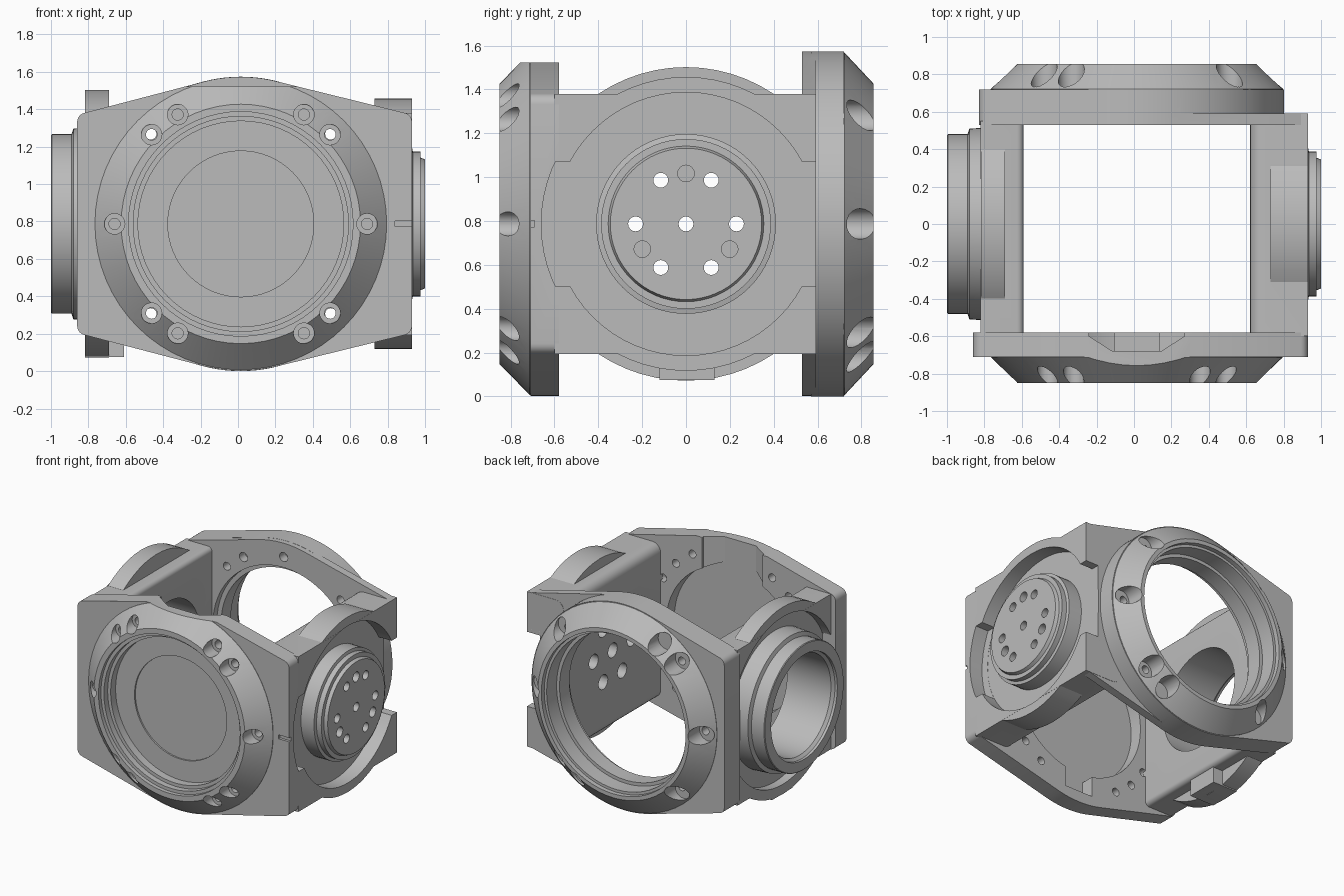
import bpy, bmesh, math

if "Cube" in bpy.data.objects:
    bpy.data.objects.remove(bpy.data.objects["Cube"], do_unlink=True)

CX, CZ = 0.015, 0.787  # main bore axis; the side axis shares its height

grey = bpy.data.materials.new("cast grey")
grey.use_nodes = True
grey.diffuse_color = (0.5, 0.5, 0.5, 1)
grey.node_tree.nodes["Principled BSDF"].inputs["Base Color"].default_value = (0.5, 0.5, 0.5, 1)


def place(axis, u, v, d):
    """Section coordinates (u across, v up from the bore axis), d along axis."""
    return (d, u, CZ + v) if axis == "X" else (CX + u, d, CZ + v)


def build(name, axis, solids):
    """Each solid is a list of (outline, depth) sections, lofted and capped."""
    bm = bmesh.new()
    for sections in solids:
        rings = [[bm.verts.new(place(axis, u, v, d)) for u, v in pts] for pts, d in sections]
        n = len(rings[0])
        for a, b in zip(rings, rings[1:]):
            for i in range(n):
                j = (i + 1) % n
                bm.faces.new((a[i], a[j], b[j], b[i]))
        bm.faces.new(rings[0])
        bm.faces.new(rings[-1])
    bmesh.ops.recalc_face_normals(bm, faces=bm.faces)
    me = bpy.data.meshes.new(name)
    bm.to_mesh(me)
    bm.free()
    ob = bpy.data.objects.new(name, me)
    me.materials.append(grey)
    bpy.context.collection.objects.link(ob)
    return ob


def polar(r, deg):
    return r * math.cos(math.radians(deg)), r * math.sin(math.radians(deg))


def turned(profile, u=0, v=0, n=64):
    """Sections of a turned solid from (radius, depth) pairs."""
    ring = [polar(1, 360 * i / n) for i in range(n)]
    return [([(u + r * c, v + r * s) for c, s in ring], d) for r, d in profile]


def rect(u0, u1, v0, v1):
    return [(u0, v0), (u1, v0), (u1, v1), (u0, v1)]


def block(u0, u1, v0, v1, d0, d1):
    return [(rect(u0, u1, v0, v1), d0), (rect(u0, u1, v0, v1), d1)]


def wall(u0, u1, v, inner, outer, fillet):
    """Side wall whose upper and lower inner edges are rounded."""
    sign = 1 if outer > inner else -1
    sections = []
    for a in range(0, 91, 18):
        c, s = polar(fillet, a)
        h = v - fillet + s
        sections.append((rect(u0, u1, -h, h), inner + sign * (fillet - c)))
    return sections + [(rect(u0, u1, -v, v), outer)]


def combine(ob, tool, operation="DIFFERENCE"):
    mod = ob.modifiers.new("combine", "BOOLEAN")
    mod.operation, mod.solver, mod.object = operation, "EXACT", tool
    bpy.context.view_layer.objects.active = ob
    bpy.ops.object.modifier_apply(modifier=mod.name)
    bpy.data.objects.remove(tool, do_unlink=True)


def cut(ob, axis, *solids):
    combine(ob, build("cutter", axis, solids))


def add(ob, axis, *solids):
    combine(ob, build("addition", axis, solids), "UNION")


def plate_outline(x0, z, r, x1=None):
    """Plate swelling into arcs; without x1 its right end is fully round."""
    c = 0.05
    corner = [polar(c, a) for a in range(0, 76, 15)]
    top = [(x1 - c + u, z - c + v) for u, v in corner] if x1 else []
    top += [polar(r, a) for a in range(75 if x1 else 3, 106, 3)]
    top += [(x0 + c - u, z - c + v) for u, v in reversed(corner)]
    return top + [(u, -v) for u, v in reversed(top)]


def drill(ob, angles, pitch, radius, start, end):
    """Ring of parallel holes around the main bore."""
    cut(ob, "Y", *[turned([(radius, start), (radius, end)], *polar(pitch, a), n=20)
                   for a in angles])


SIX = (0, 45, 135, 180, 225, 315)
FOUR = (60, 120, 240, 300)

# Front housing: closed plate with conical collar
outline = plate_outline(-0.875, 0.595, 0.786, 0.915)
front = build("front_housing", "Y", [[(outline, -0.71), (outline, -0.58)]])
add(front, "Y", turned([(0.78, -0.69), (0.78, -0.713), (0.64, -0.85)]))
cut(front, "Y", block(-1, 1, 0.735, 1, -1, -0.4))
cut(front, "Y", turned([(0.39, -0.703), (0.39, -0.715), (0.55, -0.715), (0.55, -0.775),
                        (0.575, -0.775), (0.575, -0.82), (0.6, -0.82), (0.6, -0.9)]))
# Pocket behind the front disc, with an open channel above and a closed one below
cut(front, "Y", turned([(0.56, -0.68), (0.56, -0.5)]))
cut(front, "Y", [(rect(-0.13, 0.13, 0.4, 0.9), -0.68), (rect(-0.255, 0.255, 0.4, 0.9), -0.6),
                 (rect(-0.255, 0.255, 0.4, 0.9), -0.5)])
cut(front, "Y", block(-0.12, 0.12, -0.7, -0.4, -0.68, -0.5))
drill(front, SIX + FOUR, 0.675, 0.055, -0.95, -0.74)
drill(front, SIX + FOUR, 0.675, 0.03, -0.75, -0.5)
drill(front, (30, 150, 210, 330), 0.675, 0.03, -0.64, -0.5)
# Clearance for the side disc and an alignment slot
cut(front, "X", turned([(0.66, 0.82), (0.66, 1.1)]))
cut(front, "Y", block(0.825, 1.0, -0.015, 0.015, -0.8, -0.69))

# Back housing: open plate with conical collar
flange = plate_outline(-0.843, 0.595, 0.786, 0.913)
body = plate_outline(-0.843, 0.595, 0.787)
back = build("back_housing", "Y", [[(flange, 0.53), (flange, 0.59)]])
add(back, "Y", [(body, 0.57), (body, 0.72)])
add(back, "Y", turned([(0.782, 0.70), (0.782, 0.722), (0.64, 0.855)]))
cut(back, "Y", turned([(0.6, 0.4), (0.6, 0.58), (0.565, 0.58), (0.565, 0.7),
                       (0.59, 0.7), (0.59, 0.82), (0.61, 0.82), (0.61, 0.9)]))
drill(back, SIX + (120, 300), 0.7, 0.07, 0.715, 0.95)
drill(back, SIX, 0.68, 0.03, 0.4, 0.73)
drill(back, (90, 120, 270, 300), 0.68, 0.035, 0.4, 0.6)
cut(back, "X", block(0.4, 0.592, -0.285, 0.285, 0.821, 1.1))

# Left wall: solid boss with a ring of holes
left = build("left_wall", "X", [wall(-0.6, 0.592, 0.593, 0.62, 0.93, 0.07)])
add(left, "X", turned([(0.67, 0.73), (0.67, 0.929)]))
cut(left, "X", block(0.5921, 0.8, -0.8, 0.8, 0.5, 1.1))
cut(left, "X", turned([(0.6, 0.82), (0.6, 1.1)]))
cut(left, "X", block(-0.8, 0.8, -0.285, 0.285, 0.821, 1.1))
add(left, "X", turned([(0.41, 0.75), (0.41, 0.93), (0.387, 0.935), (0.387, 0.975),
                       (0.355, 0.975), (0.345, 1.0)]))
spots = [polar(0.23, a) for a in range(0, 360, 60)] + [(0, 0)]
cut(left, "X", *[turned([(0.056, 0.5), (0.056, 0.85), (0.034, 0.85), (0.034, 1.1)], u, v, n=16)
                 for u, v in spots])
cut(left, "X", *[turned([(0.038, 0.93), (0.038, 1.1)], *polar(0.23, a), n=16)
                 for a in (90, 210, 330)])

# Right wall: open bearing ring
right = build("right_wall", "X", [wall(-0.6, 0.55, 0.593, -0.59, -0.82, 0.035)])
add(right, "X", turned([(0.715, -0.819), (0.715, -0.69)]))
cut(right, "X", block(-0.8, -0.6001, -0.8, 0.8, -1, -0.5), block(0.5501, 0.8, -0.8, 0.8, -1, -0.5))
add(right, "X", block(-0.12, 0.13, -0.712, -0.5, -0.818, -0.61))
cut(right, "X", turned([(0.64, -1.1), (0.64, -0.75)]))
cut(right, "X", block(-0.8, 0.8, -0.285, 0.285, -1.1, -0.751))
add(right, "X", turned([(0.475, -1.0), (0.48, -0.995), (0.48, -0.89), (0.51, -0.88), (0.52, -0.7)]))
cut(right, "X", turned([(0.4, -1.1), (0.4, -0.98), (0.38, -0.96), (0.38, -0.4)]))

# Smooth the turned surfaces and keep machined edges crisp
for ob in (front, back, left, right):
    bpy.ops.object.select_all(action="DESELECT")
    ob.select_set(True)
    bpy.context.view_layer.objects.active = ob
    bpy.ops.object.shade_smooth_by_angle(angle=math.radians(25))
